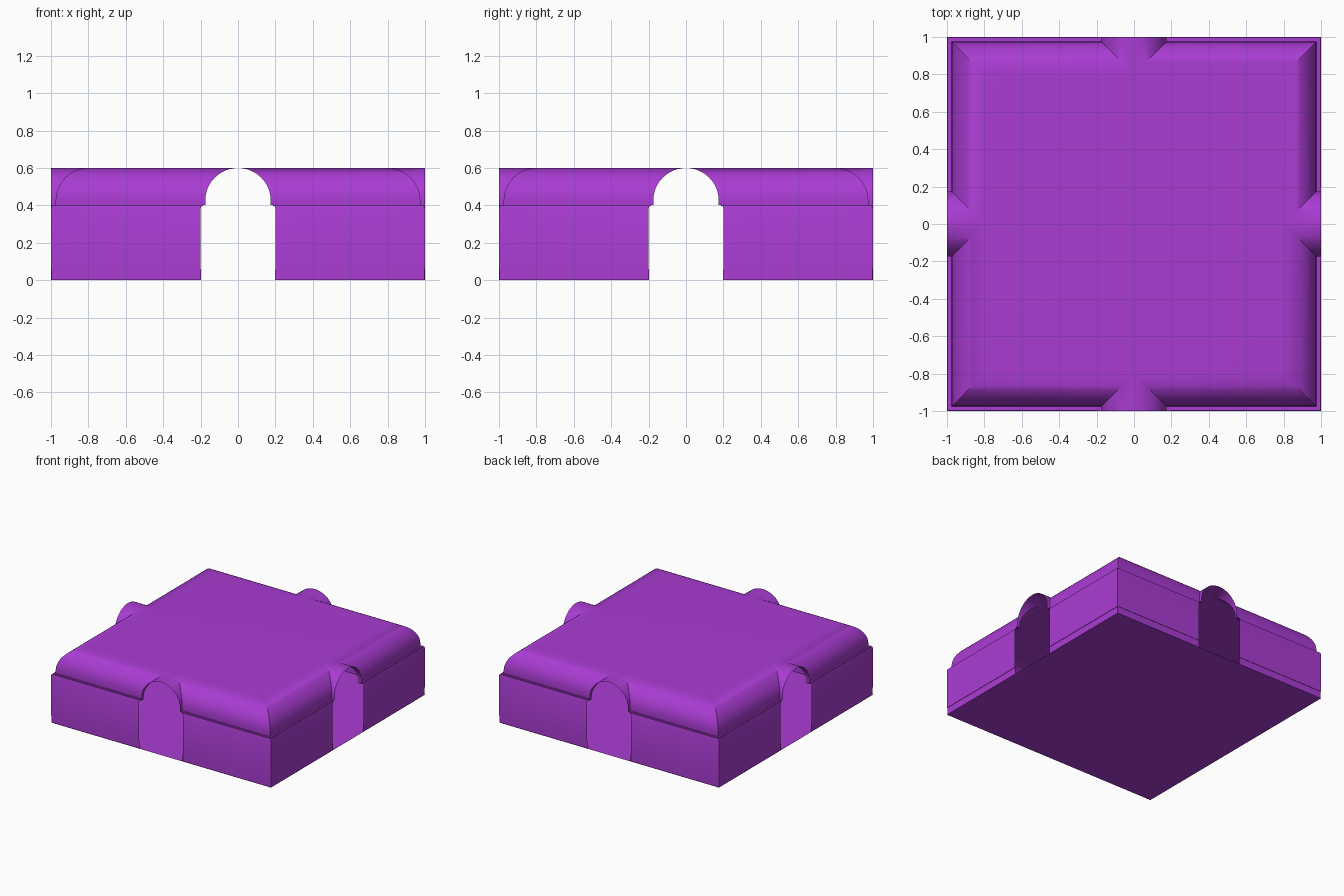
import bpy, bmesh, math
from mathutils import Matrix

if "Cube" in bpy.data.objects:
    bpy.data.objects.remove(bpy.data.objects["Cube"])

purple = bpy.data.materials.new("purple")
purple.diffuse_color = (0.40, 0.045, 0.65, 1)
purple.use_nodes = True
purple.node_tree.nodes["Principled BSDF"].inputs["Base Color"].default_value = purple.diffuse_color

HALF = 1.0      # half room width
GAP = 0.2       # half doorway width

# profiles as (inset, height)
wall_profile = [(0.003, 0), (0.003, 0.06), (0, 0.06), (0, 0.385), (0.004, 0.396), (0.012, 0.396)]
R, STEPS = 0.175, 12
cove_profile = [(0.012, 0.396), (0.012, 0.402), (0.025, 0.402)]
for i in range(STEPS + 1):
    a = math.pi / 2 * i / STEPS
    cove_profile.append((0.2 - R * math.cos(a), 0.425 + R * math.sin(a)))


def finish(bm, name):
    bmesh.ops.remove_doubles(bm, verts=bm.verts, dist=0.0002)
    bmesh.ops.dissolve_degenerate(bm, edges=bm.edges, dist=0.0001)
    mesh = bpy.data.meshes.new(name)
    bm.to_mesh(mesh)
    bm.free()
    obj = bpy.data.objects.new(name, mesh)
    bpy.context.collection.objects.link(obj)
    mesh.materials.append(purple)
    bpy.ops.object.select_all(action='DESELECT')
    obj.select_set(True)
    bpy.context.view_layer.objects.active = obj
    bpy.ops.object.shade_smooth_by_angle(angle=math.radians(30))
    return obj


def sweep(name, profile, roof=False):
    """Loft one eighth of the room, repeated by mirroring and quarter turns."""
    bm = bmesh.new()

    def face(points, m, flip):
        vs = [bm.verts.new(m @ p) for p in points]
        bm.faces.new(vs[::-1] if flip else vs)

    from mathutils import Vector as V
    rows = [(V((GAP - d, -HALF, z)),             # doorway mouth
             V((GAP - d, -HALF + d, z)),         # groin
             V((HALF - d, -HALF + d, z)))        # room corner
            for d, z in profile]
    for turn in range(4):
        for side in (1, -1):
            m = Matrix.Rotation(turn * math.pi / 2, 4, 'Z') @ Matrix.Diagonal((side, 1, 1, 1))
            for low, high in zip(rows, rows[1:]):
                for k in (0, 1):
                    if (low[k] - low[k + 1]).length + (high[k] - high[k + 1]).length > 0.0001:
                        face((low[k], low[k + 1], high[k + 1], high[k]), m, side < 0)
            if roof:
                top = rows[-1]
                face((top[1], top[2], V((0, 0, top[1].z))), m, side < 0)
    return finish(bm, name)


# walls with four doorways
sweep("walls", wall_profile)

# coved ceiling with a barrel vault over each doorway
sweep("vaulted_ceiling", cove_profile, roof=True)

# floor slab facing down
bm = bmesh.new()
bmesh.ops.create_grid(bm, x_segments=1, y_segments=1, size=HALF)
bmesh.ops.reverse_faces(bm, faces=bm.faces)
finish(bm, "floor")
